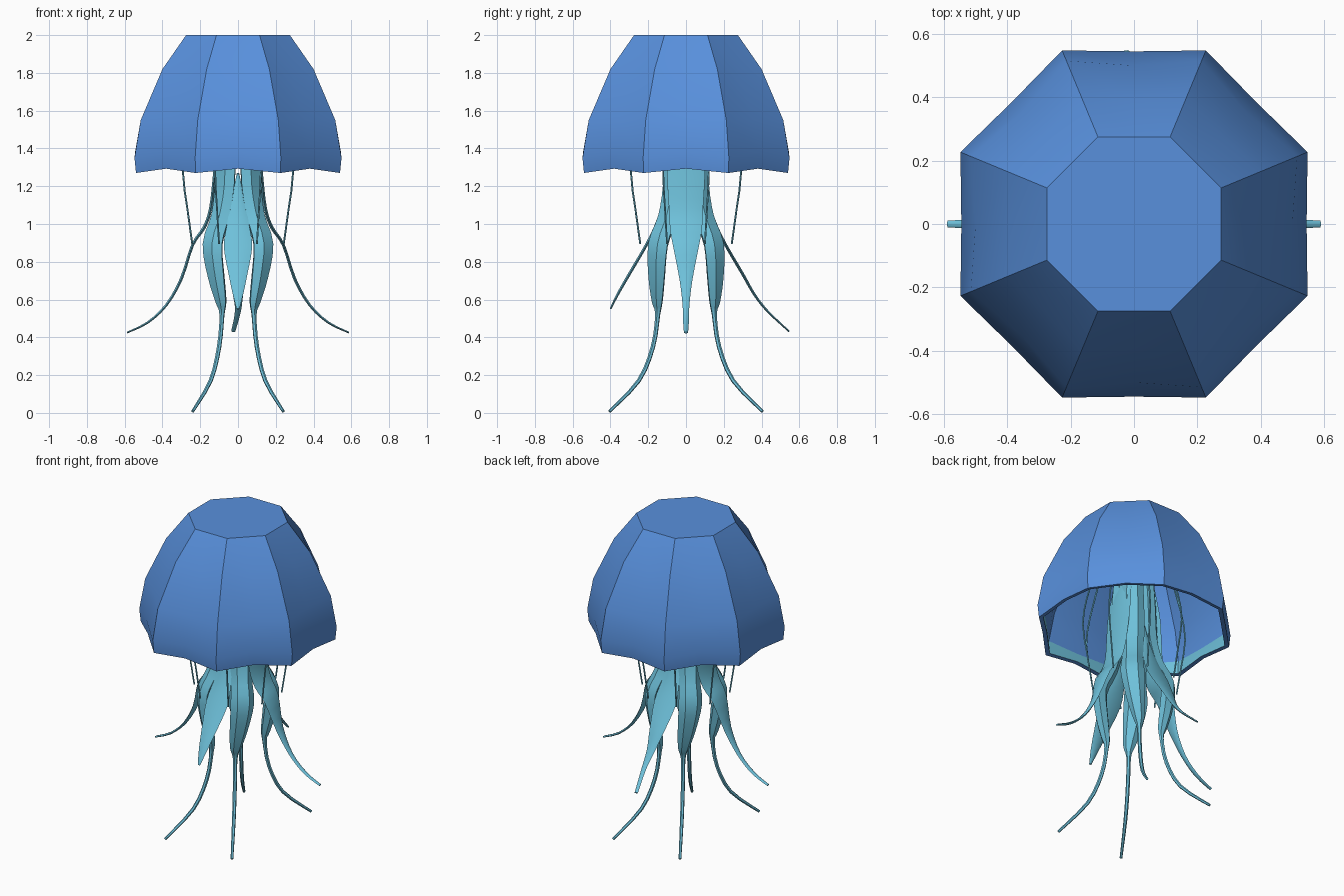
import bpy, bmesh, math
from mathutils import Vector

if "Cube" in bpy.data.objects:
    bpy.data.objects.remove(bpy.data.objects["Cube"])


def material(name, rgb):
    m = bpy.data.materials.new(name)
    m.diffuse_color = (*rgb, 1)
    m.use_nodes = True
    m.node_tree.nodes["Principled BSDF"].inputs["Base Color"].default_value = m.diffuse_color
    return m


BLUE = material("bell blue", (0.098, 0.28, 0.72))
TEAL = material("tentacle teal", (0.156, 0.53, 0.70))


def finish(name, bm, mats, angle):
    bmesh.ops.recalc_face_normals(bm, faces=bm.faces)
    me = bpy.data.meshes.new(name)
    bm.to_mesh(me)
    bm.free()
    for m in mats:
        me.materials.append(m)
    for p in me.polygons:
        p.use_smooth = True
    me.set_sharp_from_angle(angle=math.radians(angle))
    ob = bpy.data.objects.new(name, me)
    bpy.context.collection.objects.link(ob)
    return ob


def loft(bm, rings):
    faces = []
    for a, b in zip(rings, rings[1:]):
        n = len(a)
        faces.append([bm.faces.new((a[i], a[(i + 1) % n], b[(i + 1) % n], b[i]))
                      for i in range(n)])
    bm.faces.new(rings[0])
    bm.faces.new(rings[-1])
    return faces


# Bell: hollow octagon shell; rows are corner apothem, corner z, mid apothem, mid z
OUTER = [(0.275, 2.0, 0.275, 2.0), (0.40, 1.82, 0.393, 1.82),
         (0.515, 1.55, 0.50, 1.55), (0.548, 1.35, 0.545, 1.38),
         (0.54, 1.27, 0.538, 1.293)]
INNER = [(0.515, 1.275, 0.513, 1.296), (0.52, 1.36, 0.515, 1.35),
         (0.485, 1.54, 0.47, 1.54), (0.37, 1.80, 0.363, 1.80),
         (0.25, 1.965, 0.25, 1.965)]


def bell_ring(bm, row):
    ac, zc, am, zm = row
    ring = []
    for i in range(16):
        a = math.radians(22.5 * i)
        r, z = (ac / math.cos(math.pi / 8), zc) if i % 2 else (am, zm)
        ring.append(bm.verts.new((r * math.cos(a), r * math.sin(a), z)))
    return ring


bm = bmesh.new()
bands = loft(bm, [bell_ring(bm, r) for r in OUTER + INNER])
for f in bands[len(OUTER)]:      # lowest inside band
    f.material_index = 1
finish("bell", bm, [BLUE, TEAL], 26)


# Tapered strand swept through points (x, y, z, half width, half thickness)
def strand(name, pts, side, sides=6, steps=3, angle=40):
    P = [Vector(p) for p in pts]
    path = []
    for i in range(len(P) - 1):
        p0, p1, p2, p3 = P[max(i - 1, 0)], P[i], P[i + 1], P[min(i + 2, len(P) - 1)]
        for s in range(steps):
            t = s / steps
            path.append(0.5 * (2 * p1 + (p2 - p0) * t + (2 * p0 - 5 * p1 + 4 * p2 - p3) * t * t
                               + (3 * p1 - p0 - 3 * p2 + p3) * t ** 3))
    path.append(P[-1])
    bm = bmesh.new()
    rings = []
    for i, p in enumerate(path):
        tan = Vector((path[min(i + 1, len(path) - 1)] - path[max(i - 1, 0)])[:3]).normalized()
        s = (side - tan * side.dot(tan)).normalized()
        n = tan.cross(s)
        w, th = max(p[3], 0.003), max(p[4], 0.003)
        rings.append([bm.verts.new(Vector(p[:3]) + s * w * math.cos(a) + n * th * math.sin(a))
                      for a in (2 * math.pi * k / sides for k in range(sides))])
    loft(bm, rings)
    finish(name, bm, [TEAL], angle)


# Four thick arms with long trailing tips
ARM = [(0.05, 0.05, 1.75, 0.05, 0.04), (0.062, 0.062, 1.45, 0.066, 0.045),
       (0.07, 0.07, 1.2, 0.07, 0.045), (0.095, 0.10, 1.03, 0.062, 0.045),
       (0.135, 0.148, 0.89, 0.07, 0.045), (0.115, 0.155, 0.72, 0.055, 0.04),
       (0.09, 0.152, 0.59, 0.034, 0.028), (0.085, 0.15, 0.52, 0.014, 0.014),
       (0.10, 0.175, 0.35, 0.012, 0.012), (0.145, 0.25, 0.17, 0.011, 0.011),
       (0.24, 0.405, 0.008, 0.008, 0.008)]
for sx in (-1, 1):
    for sy in (-1, 1):
        strand(f"thick_arm_{'r' if sx > 0 else 'l'}_{'b' if sy > 0 else 'f'}",
               [(x * sx, y * sy, z, w, t) for x, y, z, w, t in ARM],
               Vector((-sy, sx, 0)).normalized())

# Flat side ribbons
SIDE = [(0.06, 1.75, 0.06, 0.012), (0.11, 1.4, 0.10, 0.012), (0.125, 1.25, 0.10, 0.01),
        (0.145, 1.08, 0.09, 0.01), (0.18, 0.98, 0.085, 0.01), (0.24, 0.89, 0.07, 0.009),
        (0.30, 0.71, 0.035, 0.009), (0.38, 0.57, 0.018, 0.008),
        (0.48, 0.477, 0.015, 0.007), (0.588, 0.425, 0.011, 0.005)]
for sx in (-1, 1):
    strand("side_ribbon_" + ("right" if sx > 0 else "left"),
           [(r * sx, 0, z, w, t) for r, z, w, t in SIDE], Vector((0, 1, 0)))

# Front and back leaf blades; the back one has a longer curled tip
LEAF = [(0.09, 1.27, 0.006, 0.006), (0.125, 1.1, 0.04, 0.008), (0.16, 0.99, 0.06, 0.009),
        (0.215, 0.88, 0.075, 0.009), (0.30, 0.735, 0.05, 0.009), (0.36, 0.63, 0.028, 0.008)]
leaf = [(0, r, z, w, t) for r, z, w, t in LEAF]
strand("front_leaf", [(x, -y, z, w, t) for x, y, z, w, t in leaf]
       + [(0, -0.4, 0.55, 0.008, 0.005)], Vector((1, 0, 0)))
strand("back_leaf", leaf + [(0, 0.43, 0.54, 0.016, 0.007), (-0.025, 0.545, 0.432, 0.011, 0.005)],
       Vector((1, 0, 0)))

# Eight hair-thin threads
for k in range(8):
    a = math.radians(22.5 + 45 * k)
    c, s = math.cos(a), math.sin(a)
    strand(f"thread_{k + 1}", [(r * c, r * s, z, 0.005, 0.005) for r, z in
                               ((0.22, 1.7), (0.29, 1.45), (0.315, 1.27), (0.29, 1.08), (0.262, 0.895))],
           Vector((-s, c, 0)), sides=5, steps=2)
